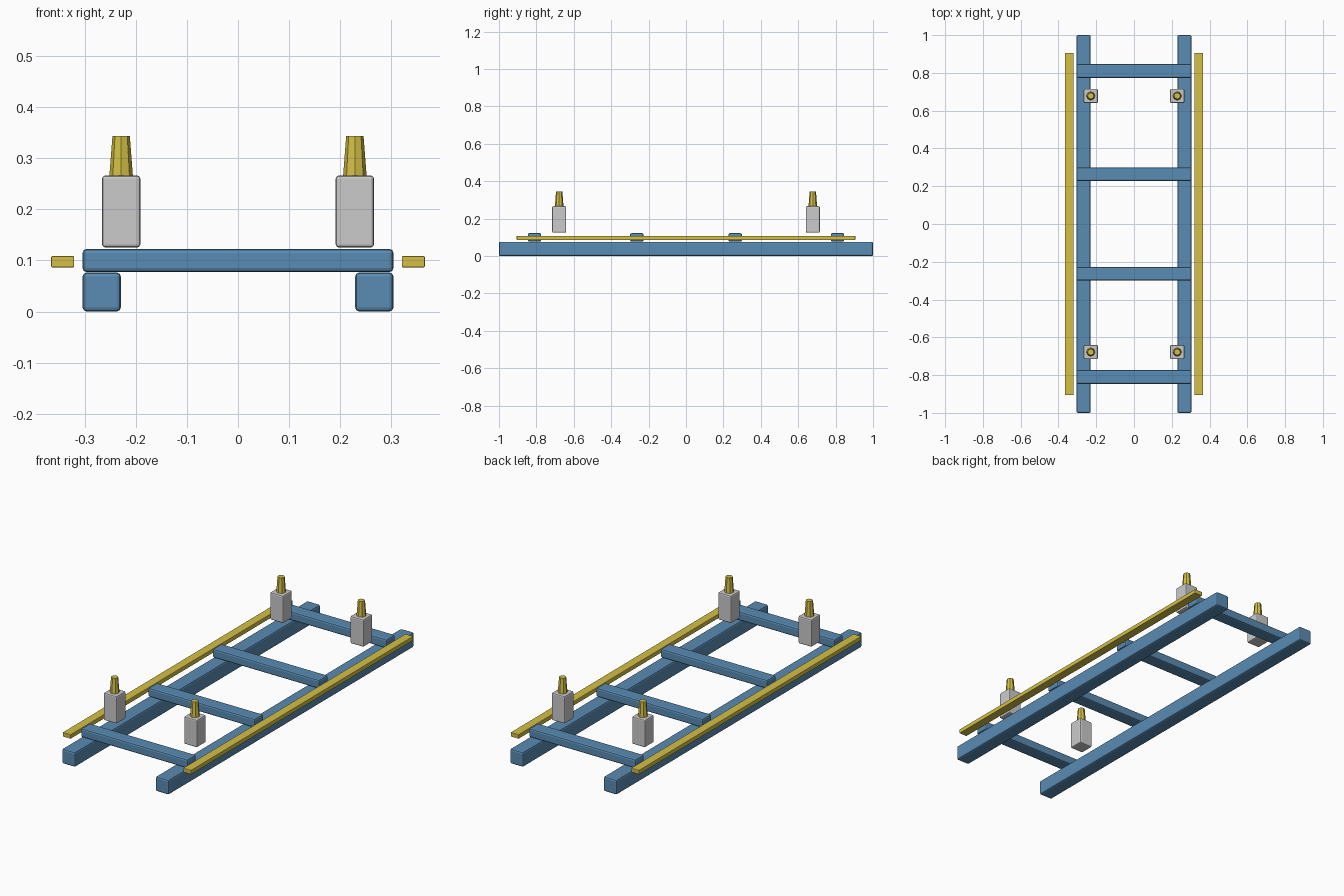
import bpy

if "Cube" in bpy.data.objects:
    bpy.data.objects.remove(bpy.data.objects["Cube"])

def material(name, rgb):
    m = bpy.data.materials.new(name)
    m.diffuse_color = (*rgb, 1)
    m.use_nodes = True
    m.node_tree.nodes["Principled BSDF"].inputs["Base Color"].default_value = m.diffuse_color
    return m

blue = material("blue_paint", (0.10, 0.26, 0.45))
yellow = material("yellow_paint", (0.66, 0.53, 0.06))

def box(name, size, loc, bevel, mat=None):
    bpy.ops.mesh.primitive_cube_add(size=1, location=loc)
    o = bpy.context.object
    o.name = name
    o.scale = size
    bpy.ops.object.transform_apply(location=False, rotation=False, scale=True)
    b = o.modifiers.new("bevel", 'BEVEL')
    b.width = bevel
    b.segments = 2
    if mat:
        o.data.materials.append(mat)
    return o

# Long rails and outer side strips
for side, sx in (("left", -1), ("right", 1)):
    box(f"{side}_rail", (0.075, 2.0, 0.0765), (sx * 0.267, 0, 0.03825), 0.008, blue)
    box(f"{side}_side_strip", (0.045, 1.81, 0.022), (sx * 0.3435, 0, 0.0975), 0.002, yellow)

# Cross members resting on the rails
for i, y in enumerate((-0.81, -0.263, 0.263, 0.81)):
    box(f"cross_member_{i + 1}", (0.609, 0.072, 0.0455), (0, y, 0.1), 0.008, blue)

# Four upright posts with tapered caps
for end, sy in (("front", -1), ("back", 1)):
    for side, sx in (("left", -1), ("right", 1)):
        x, y = sx * 0.229, sy * 0.678
        box(f"{end}_{side}_post", (0.075, 0.075, 0.141), (x, y, 0.196), 0.006)
        bpy.ops.mesh.primitive_cone_add(vertices=8, radius1=0.023, radius2=0.017,
                                        depth=0.078, location=(x, y, 0.305))
        cap = bpy.context.object
        cap.name = f"{end}_{side}_post_cap"
        cap.data.materials.append(yellow)
